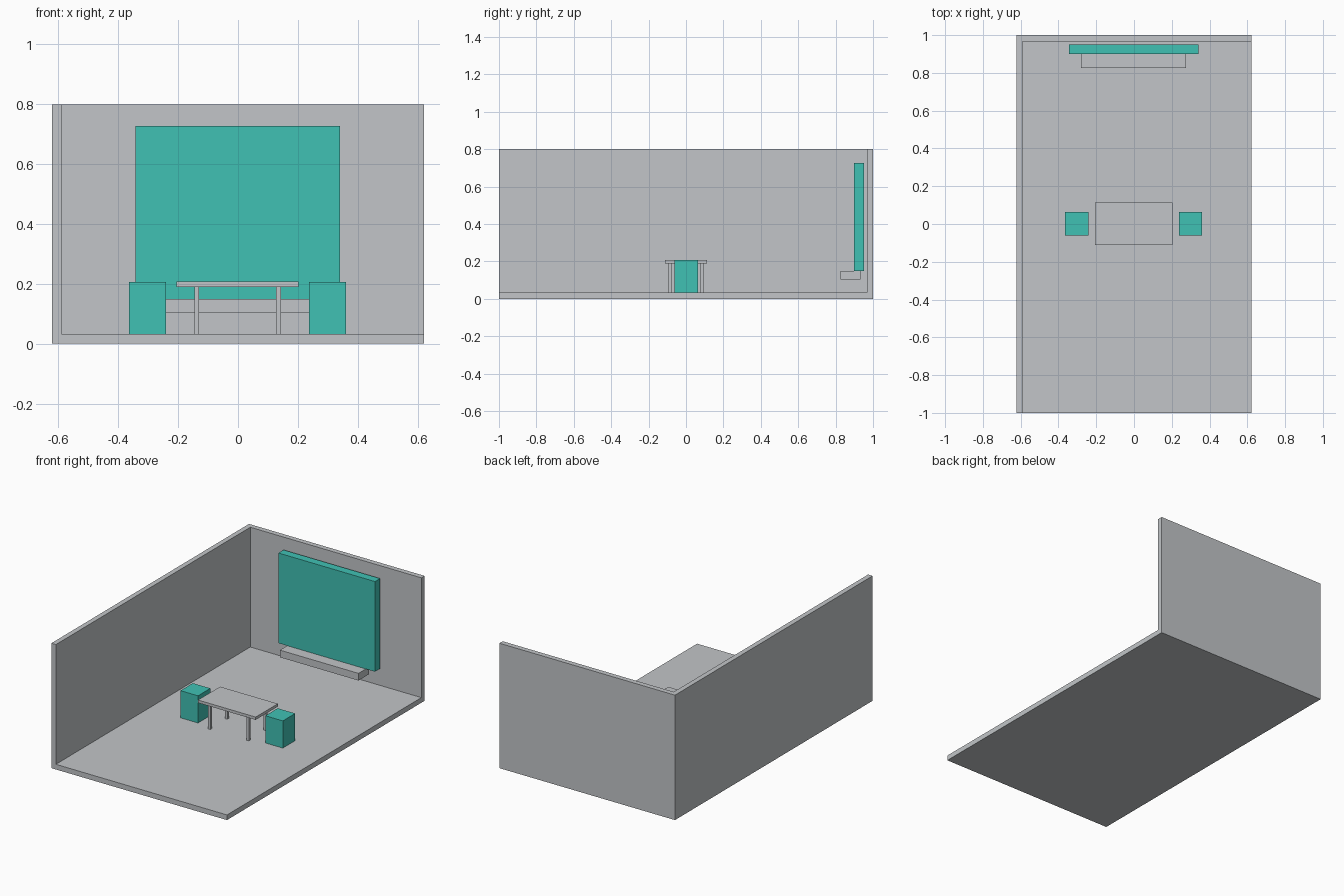
import bpy

if "Cube" in bpy.data.objects:
    bpy.data.objects.remove(bpy.data.objects["Cube"])


def material(name, color):
    m = bpy.data.materials.new(name)
    m.diffuse_color = (*color, 1.0)
    m.use_nodes = True
    m.node_tree.nodes["Principled BSDF"].inputs["Base Color"].default_value = m.diffuse_color
    return m


GREY = material("light_grey", (0.54, 0.56, 0.58))
TEAL = material("teal", (0.051, 0.533, 0.456))


def box(name, x, y, z, mat):
    """Box from (min, max) ranges on each axis."""
    ranges = (x, y, z)
    bpy.ops.mesh.primitive_cube_add(size=1)
    ob = bpy.context.object
    ob.name = name
    ob.location = [(a + b) / 2 for a, b in ranges]
    ob.scale = [b - a for a, b in ranges]
    bpy.ops.object.transform_apply(location=True, rotation=False, scale=True)
    ob.data.materials.append(mat)
    return ob


# Room shell: floor, left wall and back wall left after hollowing a block
room = box("room_shell", (-0.622, 0.622), (-1, 1), (0, 0.8), GREY)
hollow = box("room_cutter", (-0.59, 0.8), (-1.2, 0.967), (0.033, 1.0), GREY)
hollow.hide_render = True
cut = room.modifiers.new("hollow", 'BOOLEAN')
cut.operation = 'DIFFERENCE'
cut.solver = 'EXACT'
cut.object = hollow
bpy.context.view_layer.objects.active = room
bpy.ops.object.modifier_apply(modifier="hollow")
bpy.data.objects.remove(hollow)

# Screen panel and the low shelf under it
box("wall_panel", (-0.343, 0.341), (0.899, 0.951), (0.15, 0.727), TEAL)
box("low_shelf", (-0.281, 0.276), (0.825, 0.932), (0.104, 0.15), GREY)

# Table
box("table_top", (-0.206, 0.203), (-0.111, 0.113), (0.19, 0.208), GREY)
for side, cx in (("left", -0.138), ("right", 0.135)):
    for end, cy in (("front", -0.086), ("back", 0.086)):
        box(f"table_leg_{side}_{end}", (cx - 0.008, cx + 0.008),
            (cy - 0.008, cy + 0.008), (0.033, 0.19), GREY)

# Block stools either side of the table
for side, cx in (("left", -0.302), ("right", 0.299)):
    box(f"stool_{side}", (cx - 0.062, cx + 0.062), (-0.062, 0.063),
        (0.033, 0.207), TEAL)
